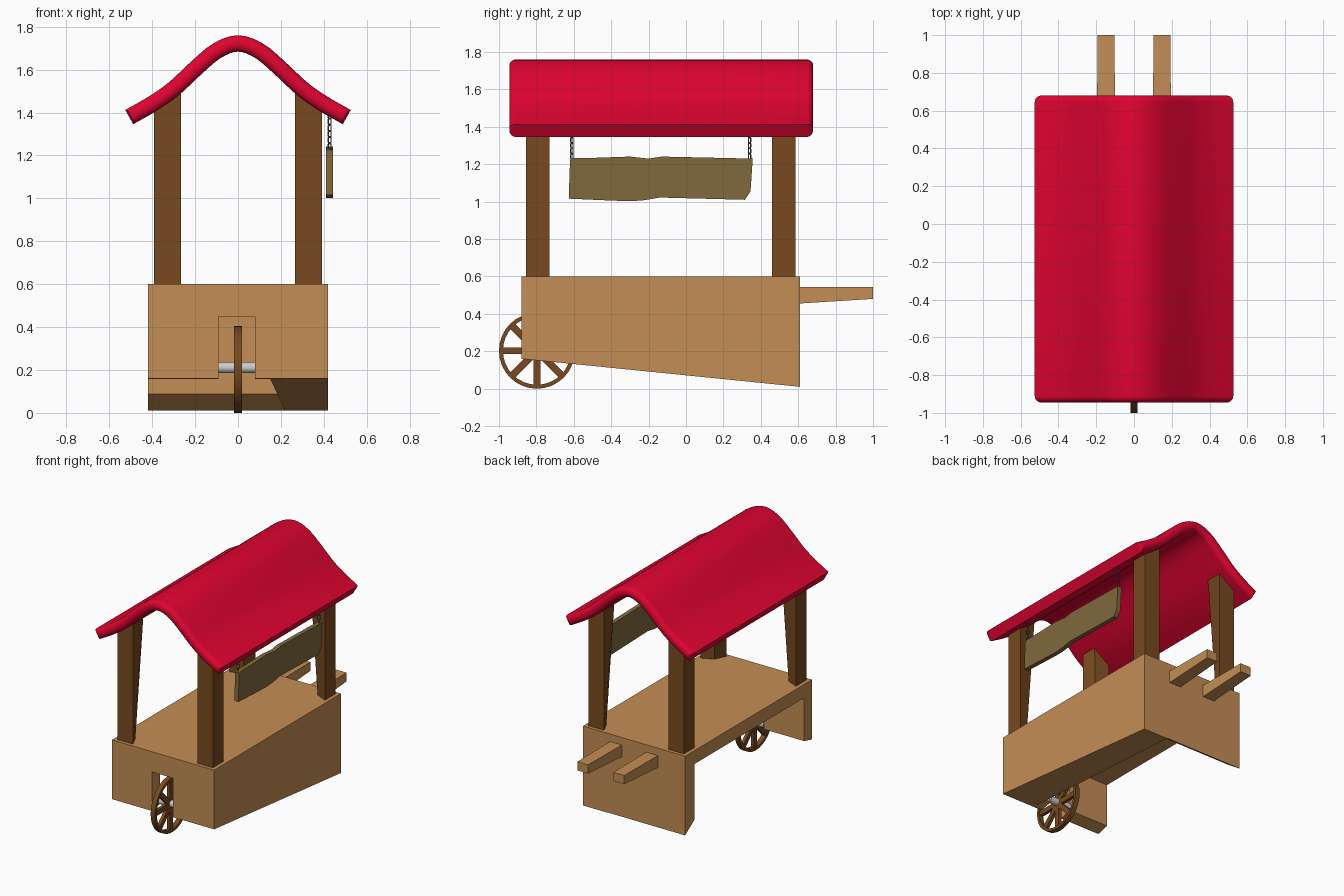
import bpy, bmesh, math
from mathutils import Vector, Matrix

if "Cube" in bpy.data.objects:
    bpy.data.objects.remove(bpy.data.objects["Cube"])


def material(name, rgb):
    m = bpy.data.materials.new(name)
    m.diffuse_color = (*rgb, 1)
    m.use_nodes = True
    m.node_tree.nodes["Principled BSDF"].inputs["Base Color"].default_value = m.diffuse_color
    return m


WOOD = material("light_wood", (0.55, 0.27, 0.09))
DARK = material("dark_wood", (0.19, 0.068, 0.014))
BOARD = material("board_wood", (0.22, 0.14, 0.047))
RED = material("red_roof", (0.75, 0.001, 0.03))
IRON = material("iron", (0.12, 0.12, 0.13))


def finish(name, bm, mat=None, smooth=False):
    bmesh.ops.recalc_face_normals(bm, faces=bm.faces)
    me = bpy.data.meshes.new(name)
    bm.to_mesh(me)
    bm.free()
    ob = bpy.data.objects.new(name, me)
    bpy.context.collection.objects.link(ob)
    if mat:
        me.materials.append(mat)
    if smooth:
        bpy.ops.object.select_all(action='DESELECT')
        ob.select_set(True)
        bpy.context.view_layer.objects.active = ob
        bpy.ops.object.shade_smooth_by_angle(angle=math.radians(40))
    return ob


def prism(pts, axis, a, b):
    """Extrude a 2D outline, (y,z) along x or (x,z) along y."""
    bm = bmesh.new()
    place = (lambda p, t: (t, p[0], p[1])) if axis == 'x' else (lambda p, t: (p[0], t, p[1]))
    ends = [[bm.verts.new(place(p, t)) for p in pts] for t in (a, b)]
    for e in ends:
        bm.faces.new(e)
    bridge(bm, ends[0], ends[1])
    return bm


def bridge(bm, r0, r1):
    """Join two closed vertex loops with quads."""
    for i in range(len(r0)):
        j = (i + 1) % len(r0)
        bm.faces.new((r0[i], r0[j], r1[j], r1[i]))


# Cart body: sloped block, hollowed from below and from the left side
body = finish("cart_body", prism([(-0.88, 0.16), (0.61, 0.01), (0.61, 0.6), (-0.88, 0.6)],
                                 'x', -0.42, 0.42), WOOD)
hollow = prism([(-0.785, 0.5), (-0.785, 0.18), (-0.9, 0.15), (-0.9, -0.1), (0.68, -0.1),
                (0.68, -0.036), (0.5, 0.087), (0.5, 0.5)], 'x', -0.6, 0.3)
for v in hollow.verts:
    if v.co.x > 0:
        v.co.x = 0.15 + 0.07 * (v.co.y + 0.88) / 1.49
slot = prism([(-0.09, 0.0), (0.08, 0.0), (0.08, 0.45), (-0.09, 0.45)], 'y', -1.0, -0.7)
cutters = [finish("hollow_cutter", hollow), finish("slot_cutter", slot)]
for c in cutters:
    c.hide_render = True
    mod = body.modifiers.new(c.name, 'BOOLEAN')
    mod.operation, mod.object, mod.solver = 'DIFFERENCE', c, 'EXACT'
dg = bpy.context.evaluated_depsgraph_get()
cut_mesh = bpy.data.meshes.new_from_object(body.evaluated_get(dg))
body.modifiers.clear()
body.data = cut_mesh
for c in cutters:
    bpy.data.objects.remove(c)

# Corner posts: tops sloped into the roof, inner corner tapered towards the foot
for s in (-1, 1):
    for label, y0, y1 in (("front", -0.73, -0.855), ("back", 0.46, 0.585)):
        pts = [(s * 0.265, 0.59), (s * 0.392, 0.59), (s * 0.392, 1.435), (s * 0.265, 1.53)]
        bm = prism(pts, 'y', y0, y1)
        for v in bm.verts:
            if v.co.z < 1 and abs(v.co.x) < 0.3 and abs(v.co.y - y0) < 1e-4:
                v.co.x += s * 0.04
                v.co.y += 0.04 * (1 if y1 > y0 else -1)
        finish(label + ("_right_post" if s > 0 else "_left_post"), bm, DARK)

# Push handles, tapered from below
for s in (-1, 1):
    bm = prism([(0.6, 0.455), (1.0, 0.48), (1.0, 0.545), (0.6, 0.545)], 'x', -0.048, 0.048)
    for v in bm.verts:
        if v.co.y > 0.8:
            v.co.x *= 0.92
        v.co.x += s * 0.148
    finish("right_handle" if s > 0 else "left_handle", bm, WOOD)

# Curved roof: thickened bell profile with rounded front and back edges
half = [(0.1, 1.687), (0.2, 1.603), (0.3, 1.51), (0.4, 1.44), (0.507, 1.379)]
ctrl = [Vector((-x, z)) for x, z in reversed(half)] + [Vector((0, 1.722))] + [Vector(p) for p in half]
ctrl = [2 * ctrl[0] - ctrl[1]] + ctrl + [2 * ctrl[-1] - ctrl[-2]]
mid = []
for i in range(1, len(ctrl) - 2):
    p0, p1, p2, p3 = ctrl[i - 1:i + 3]
    for k in range(4):
        t = k / 4
        mid.append(0.5 * (2 * p1 + (p2 - p0) * t + (2 * p0 - 5 * p1 + 4 * p2 - p3) * t * t
                          + (3 * p1 - p0 - 3 * p2 + p3) * t ** 3))
mid.append(ctrl[-2])
T, R, last = 0.038, 0.034, len(mid) - 1
tangents = [(mid[min(i + 1, last)] - mid[max(i - 1, 0)]).normalized() for i in range(last + 1)]


def roof_loop(bm, y, inset):
    top, low = [], []
    for i, (p, d) in enumerate(zip(mid, tangents)):
        n = Vector((-d.y, d.x)) * (T - inset)
        c = p + d * inset * 0.6 * ((i == 0) - (i == last))
        top.append(bm.verts.new((c.x + n.x, y, c.y + n.y)))
        low.append(bm.verts.new((c.x - n.x, y, c.y - n.y)))
    return top + low[::-1]


bm = bmesh.new()
arc = [(R * (1 - math.sin(a)), R * (1 - math.cos(a))) for a in (math.pi / 2 * k / 5 for k in range(6))]
front = [roof_loop(bm, -0.945 + dy, ins) for ins, dy in reversed([(r[1], r[0]) for r in arc])]
back = [roof_loop(bm, 0.68 - dy, ins) for ins, dy in [(r[1], r[0]) for r in arc]]
loops = front + back
for r0, r1 in zip(loops, loops[1:]):
    bridge(bm, r0, r1)
for loop in (loops[0], loops[-1]):
    for i in range(last):
        bm.faces.new((loop[i], loop[i + 1], loop[-2 - i], loop[-1 - i]))
finish("roof", bm, RED, True)

# Wheel: square-section rim and eight spokes
C = Vector((0, -0.797, 0.203))
bm = bmesh.new()
N = 32
section = [(0.203, -0.018), (0.203, 0.018), (0.182, 0.018), (0.182, -0.018)]
rings = [[bm.verts.new(C + Vector((x, r * math.cos(a), r * math.sin(a)))) for r, x in section]
         for a in (2 * math.pi * i / N for i in range(N))]
for i in range(N):
    bridge(bm, rings[i], rings[(i + 1) % N])
finish("wheel_rim", bm, DARK, True)
bm = bmesh.new()
for i in range(8):
    bmesh.ops.create_cube(bm, size=1, matrix=Matrix.Translation(C)
                          @ Matrix.Rotation(i * math.pi / 4, 4, 'X')
                          @ Matrix.Translation((0, 0.103, 0)) @ Matrix.Diagonal((0.024, 0.17, 0.037, 1)))
finish("wheel_spokes", bm, DARK)

# Axle
bm = bmesh.new()
bmesh.ops.create_cone(bm, cap_ends=True, segments=20, radius1=0.026, radius2=0.026, depth=0.175,
                      matrix=Matrix.Translation(C + Vector((-0.005, 0, 0.008)))
                      @ Matrix.Rotation(math.pi / 2, 4, 'Y'))
finish("axle", bm, None, True)

# Hanging board with an uneven outline
outline = [(-0.627, 1.016), (-0.45, 1.008), (-0.3, 1.002), (-0.22, 1.008), (-0.14, 1.022),
           (0.315, 1.01), (0.345, 1.055), (0.357, 1.23), (-0.13, 1.241), (-0.2, 1.23),
           (-0.3, 1.241), (-0.5, 1.234), (-0.6, 1.234), (-0.62, 1.226)]
finish("hanging_board", prism(outline, 'x', 0.41, 0.443), BOARD)

# Chains of alternating stretched links
U, V = 12, 6
for label, y in (("front", -0.61), ("back", 0.34)):
    bm = bmesh.new()
    for j in range(6):
        place = Matrix.Translation((0.427, y, 1.242 + j * 0.029)) @ Matrix.Rotation((j + 0.5) * math.pi / 2, 4, 'Z')
        rings = []
        for i in range(U):
            a = 2 * math.pi * (i + 0.5) / U
            stretch = Vector((0, 0, math.copysign(0.008, math.sin(a))))
            radial = Vector((0, math.cos(a), math.sin(a)))
            rings.append([bm.verts.new(place @ (stretch + radial * (0.009 + 0.003 * math.cos(b))
                          + Vector((0.003 * math.sin(b), 0, 0))))
                          for b in (2 * math.pi * k / V for k in range(V))])
        for i in range(U):
            bridge(bm, rings[i], rings[(i + 1) % U])
    finish(label + "_chain", bm, IRON, True)
